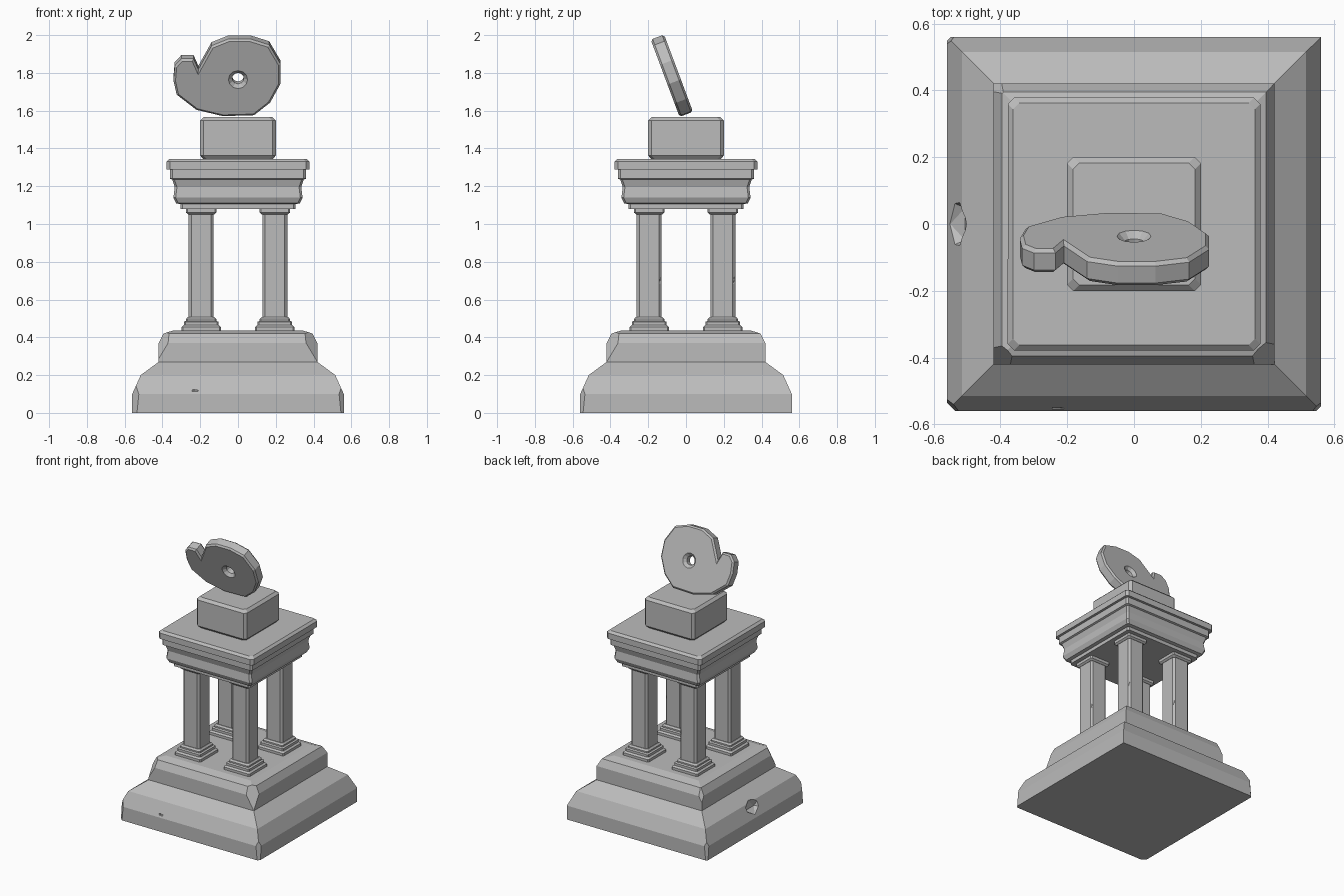
import bpy, bmesh, math
from mathutils import Matrix, Vector

cube = bpy.data.objects.get("Cube")
if cube:
    bpy.data.objects.remove(cube, do_unlink=True)

stone = bpy.data.materials.new("grey_stone")
stone.use_nodes = True
GREY = (0.5, 0.5, 0.5, 1)
stone.diffuse_color = GREY
stone.node_tree.nodes["Principled BSDF"].inputs["Base Color"].default_value = GREY


def finish(name, bm):
    bmesh.ops.recalc_face_normals(bm, faces=bm.faces)
    mesh = bpy.data.meshes.new(name)
    bm.to_mesh(mesh)
    bm.free()
    mesh.materials.append(stone)
    obj = bpy.data.objects.new(name, mesh)
    bpy.context.collection.objects.link(obj)
    return obj


def square_loft(profile, corner=0.0, centre=(0, 0)):
    """Stack square rings of (half width, height), with optional cut corners."""
    bm = bmesh.new()
    rings = []
    for half, z in profile:
        pts = []
        for k in range(4):
            turn = Matrix.Rotation(k * math.pi / 2, 3, 'Z')
            ends = [(half, half)]
            if corner:
                ends = [(half, half - corner), (half - corner, half)]
            pts += [turn @ Vector((x, y, z)) for x, y in ends]
        rings.append([bm.verts.new(p + Vector((*centre, 0))) for p in pts])
    n = len(rings[0])
    for low, high in zip(rings, rings[1:]):
        for i in range(n):
            j = (i + 1) % n
            bm.faces.new((low[i], low[j], high[j], high[i]))
    bm.faces.new(rings[0][::-1])
    bm.faces.new(rings[-1])
    return bm


def slice_off(bm, point, normal):
    """Break a flat piece off a convex block."""
    cut = bmesh.ops.bisect_plane(bm, geom=bm.verts[:] + bm.edges[:] + bm.faces[:],
                                 plane_co=point, plane_no=normal, clear_outer=True)
    edges = [e for e in cut["geom_cut"] if isinstance(e, bmesh.types.BMEdge)]
    bmesh.ops.holes_fill(bm, edges=edges)


def carve(obj, cutter):
    """Subtract a cutter from an object and discard the cutter."""
    cutter.hide_render = True
    mod = obj.modifiers.new("carve", 'BOOLEAN')
    mod.operation = 'DIFFERENCE'
    mod.solver = 'EXACT'
    mod.object = cutter
    bpy.context.view_layer.objects.active = obj
    bpy.ops.object.modifier_apply(modifier=mod.name)
    bpy.data.objects.remove(cutter, do_unlink=True)


def dent(obj, centre, size):
    bm = bmesh.new()
    bmesh.ops.create_icosphere(bm, subdivisions=1, radius=1,
                               matrix=Matrix.LocRotScale(Vector(centre), None, Vector(size)))
    carve(obj, finish("dent_cutter", bm))


# Lower plinth with worn corners, a side notch and a front crack
bm = square_loft([(.56, 0), (.56, .10), (.515, .20), (.42, .27)])
for x, y, loss in [(-1, -1, .015), (1, -1, .01), (-1, 1, .008)]:
    slice_off(bm, (x * (.56 - loss), y * (.56 - loss), .05), (x, y, .1))
lower_plinth = finish("lower_plinth", bm)
dent(lower_plinth, (-.55, 0, .18), (.06, .09, .06))
dent(lower_plinth, (-.23, -.56, .12), (.03, .015, .01))

# Upper plinth with broken top corners
bm = square_loft([(.42, .27), (.42, .37), (.395, .42), (.34, .437)])
for x, y, loss in [(-1, -1, .025), (1, -1, .03), (-1, 1, .012)]:
    slice_off(bm, (x * (.42 - loss), y * (.42 - loss), .37), (x, y, .6))
finish("upper_plinth", bm)

# Four columns with stepped feet and small capitals
for side, x in (("left", .195), ("right", -.195)):
    for end, y in (("front", -.195), ("back", .195)):
        label = f"{end}_{side}_column"
        shaft = finish(label, square_loft([(.066, .48), (.066, 1.08)], .014, (x, y)))
        dent(shaft, (x + .066, y + .066, .70), (.014, .014, .035))
        finish(label + "_foot", square_loft(
            [(.104, .43), (.104, .455), (.092, .465), (.092, .482),
             (.08, .487), (.08, .497), (.07, .508)], .008, (x, y)))
        finish(label + "_capital", square_loft(
            [(.068, 1.05), (.08, 1.06), (.08, 1.085)], .008, (x, y)))

# Moulded entablature and its top slab
finish("entablature", square_loft(
    [(.305, 1.08), (.305, 1.105), (.328, 1.11), (.342, 1.14), (.335, 1.195),
     (.348, 1.235), (.36, 1.24), (.36, 1.29)], .012))
finish("top_slab", square_loft(
    [(.378, 1.288), (.378, 1.33), (.362, 1.345)], .018))

# Pedestal block
finish("pedestal_block", square_loft(
    [(.185, 1.345), (.2, 1.362), (.2, 1.548), (.182, 1.566)], .018))

# Tilted stone disc with a tab at one side
THICK = .076
MID = 1.785
outline = [(-.05, 2.0), (.065, 2.0), (.165, 1.967), (.225, 1.86), (.225, 1.75),
           (.17, 1.645), (.085, 1.575), (-.08, 1.57), (-.22, 1.605), (-.325, 1.69),
           (-.342, 1.77), (-.335, 1.85), (-.30, 1.89), (-.235, 1.89),
           (-.21, 1.83), (-.14, 1.962)]
bm = bmesh.new()
face = bm.faces.new([bm.verts.new((x, -THICK / 2, (z - MID) * 1.015)) for x, z in outline])
grown = bmesh.ops.extrude_face_region(bm, geom=[face])
bmesh.ops.translate(bm, vec=(0, THICK, 0),
                    verts=[v for v in grown["geom"] if isinstance(v, bmesh.types.BMVert)])
rims = [e for e in bm.edges if abs(e.verts[0].co.y - e.verts[1].co.y) < .001]
bmesh.ops.bevel(bm, geom=rims, offset=.011, segments=1, affect='EDGES')
disc = finish("stone_disc", bm)

# Countersunk hole through the disc
bm = bmesh.new()
rings = []
for y, radius in [(-.06, .073), (-.018, .031), (.018, .031), (.06, .073)]:
    rings.append([bm.verts.new((radius * math.cos(a), y, radius * math.sin(a) - .008))
                  for a in [i * math.tau / 12 for i in range(12)]])
for a, b in zip(rings, rings[1:]):
    for i in range(12):
        j = (i + 1) % 12
        bm.faces.new((a[i], a[j], b[j], b[i]))
bm.faces.new(rings[0])
bm.faces.new(rings[-1])
carve(disc, finish("hole_cutter", bm))
disc.location = (0, -.075, MID)
disc.rotation_euler.x = math.radians(20.5)
